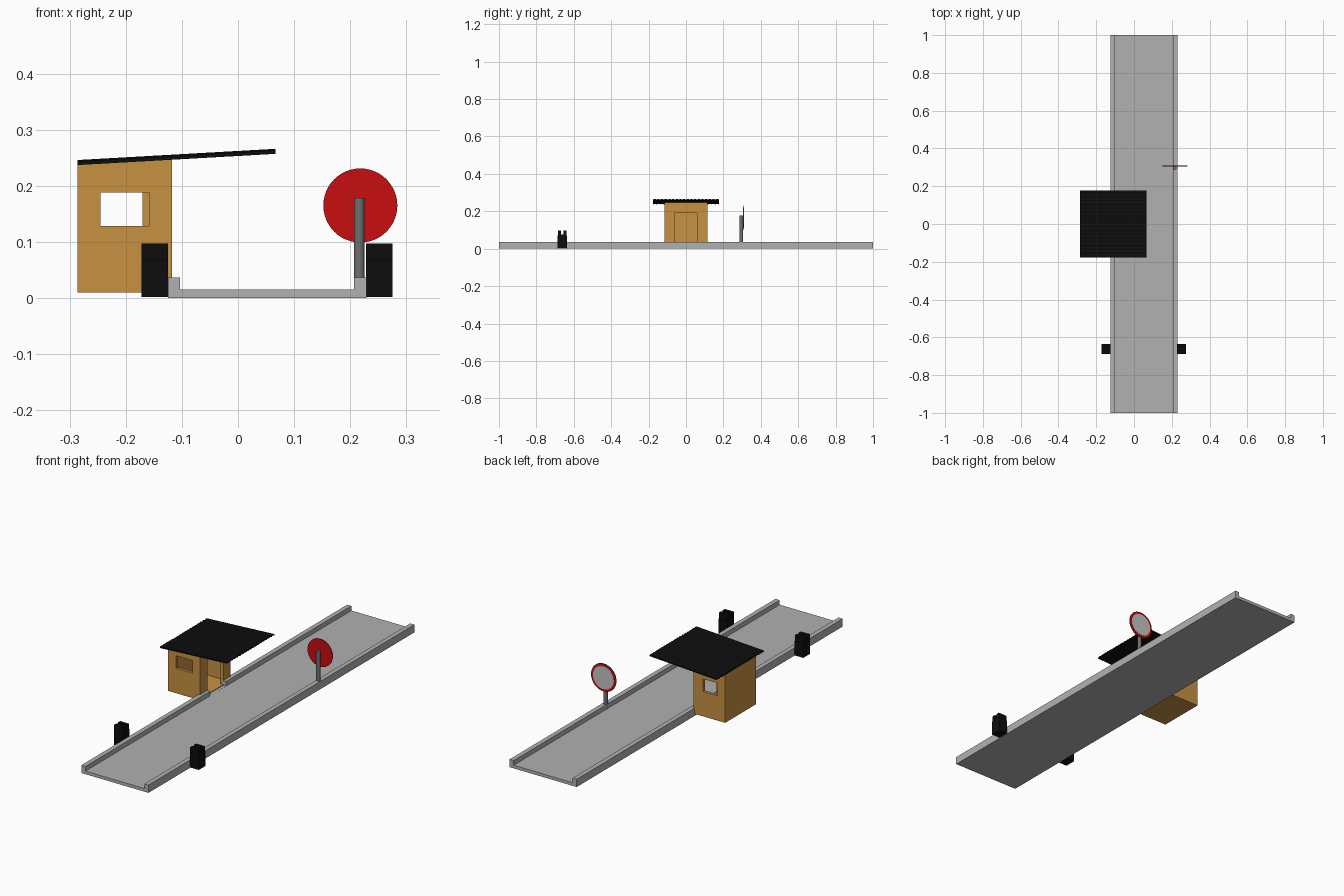
import bpy, bmesh, math

if "Cube" in bpy.data.objects:
    bpy.data.objects.remove(bpy.data.objects["Cube"])


def material(name, rgb):
    m = bpy.data.materials.new(name)
    m.diffuse_color = (*rgb, 1)
    m.use_nodes = True
    m.node_tree.nodes["Principled BSDF"].inputs["Base Color"].default_value = m.diffuse_color
    return m


CONCRETE = material("concrete grey", (0.44, 0.44, 0.44))
WOOD = material("ochre wood", (0.57, 0.29, 0.055))
BLACK = material("black", (0.004, 0.004, 0.004))
RED = material("sign red", (0.58, 0.004, 0.005))
STEEL = material("steel grey", (0.16, 0.16, 0.16))
PALE = material("pale grey", (0.55, 0.55, 0.55))


def finish(bm, name, mat):
    bmesh.ops.recalc_face_normals(bm, faces=bm.faces)
    me = bpy.data.meshes.new(name)
    bm.to_mesh(me)
    bm.free()
    ob = bpy.data.objects.new(name, me)
    bpy.context.collection.objects.link(ob)
    me.materials.append(mat)
    return ob


def prism(name, profile, lo, hi, axis, mat):
    """Extrude a 2D profile from lo to hi: (x, z) along 'y' or (y, z) along 'x'."""
    bm = bmesh.new()

    def point(p, d):
        return (p[0], d, p[1]) if axis == 'y' else (d, p[0], p[1])
    a = [bm.verts.new(point(p, lo)) for p in profile]
    b = [bm.verts.new(point(p, hi)) for p in profile]
    n = len(profile)
    bm.faces.new(a)
    bm.faces.new(b[::-1])
    for i in range(n):
        j = (i + 1) % n
        bm.faces.new((a[i], b[i], b[j], a[j]))
    return finish(bm, name, mat)


def box(name, x, y, z, mat):
    return prism(name, [(x[0], z[0]), (x[1], z[0]), (x[1], z[1]), (x[0], z[1])],
                 y[0], y[1], 'y', mat)


def cylinder(name, centre, radius, depth, along_y, mat, sides=32):
    bpy.ops.mesh.primitive_cylinder_add(
        vertices=sides, radius=radius, depth=depth, location=centre,
        rotation=(math.pi / 2 if along_y else 0, 0, 0))
    ob = bpy.context.object
    ob.name = name
    ob.data.materials.append(mat)
    bpy.ops.object.shade_smooth_by_angle()
    return ob


def cut(target, cutters):
    """Subtract the cutters, bake the result and delete the cutters."""
    for c in cutters:
        c.hide_render = True
        mod = target.modifiers.new("cut", 'BOOLEAN')
        mod.operation = 'DIFFERENCE'
        mod.solver = 'EXACT'
        mod.object = c
    bpy.context.view_layer.update()
    dg = bpy.context.evaluated_depsgraph_get()
    baked = bpy.data.meshes.new_from_object(target.evaluated_get(dg))
    target.modifiers.clear()
    target.data = baked
    for c in cutters:
        bpy.data.objects.remove(c)


# Road deck with a kerb on each side, left kerb open at the doorway
L, R, W, DECK, KERB = -0.125, 0.229, 0.022, 0.015, 0.037
road = prism("road", [(L, 0), (R, 0), (R, KERB), (R - W, KERB), (R - W, DECK),
                      (L + W, DECK), (L + W, KERB), (L, KERB)], -1, 1, 'y', CONCRETE)
cut(road, [box("kerb_gap", (L - 0.02, L + W + 0.01), (-0.062, 0.058),
               (DECK + 0.0003, 0.1), CONCRETE)])

# Hut shell with sloping top, windows front and back, doorway to the road
X0, X1, Y0, Y1 = -0.286, -0.118, -0.116, 0.114
SLOPE = 0.02 / 0.353


def roof_z(x):
    return 0.237 + (x - X0) * SLOPE


hut = prism("hut", [(X0, 0.01), (X1, 0.01), (X1, roof_z(X1) + 0.001),
                    (X0, roof_z(X0) + 0.001)], Y0, Y1, 'y', WOOD)
T = 0.014
cut(hut, [
    box("room", (X0 + T, X1 - T), (Y0 + T, Y1 - T), (0.018, 0.4), WOOD),
    box("front_window", (-0.245, -0.159), (Y0 - 0.05, 0), (0.128, 0.188), WOOD),
    box("back_window", (-0.245, -0.17), (0, Y1 + 0.05), (0.128, 0.188), WOOD),
    box("doorway", (-0.2, X1 + 0.05), (-0.062, 0.058), (0.0182, 0.19), WOOD),
])

# Corrugated sloping roof sheet
bm = bmesh.new()
STEPS, RX, RY0, RY1 = 36, 0.067, -0.177, 0.177
rows = []
for i in range(STEPS + 1):
    y = RY0 + (RY1 - RY0) * i / STEPS
    wave = 0.003 * (i % 2)
    rows.append([bm.verts.new((x, y, roof_z(x) + wave + t))
                 for x, t in ((X0, 0), (RX, 0), (RX, 0.006), (X0, 0.006))])
for a, b in zip(rows, rows[1:]):
    for k in range(4):
        bm.faces.new((a[k], a[(k + 1) % 4], b[(k + 1) % 4], b[k]))
bm.faces.new(rows[0])
bm.faces.new(rows[-1][::-1])
finish(bm, "roof", BLACK)

# Pair of notched bollards beside the road
notched = [(-0.688, 0.002), (-0.636, 0.002), (-0.636, 0.07), (-0.640, 0.07),
           (-0.640, 0.097), (-0.655, 0.097), (-0.655, 0.075), (-0.668, 0.075),
           (-0.668, 0.097), (-0.685, 0.097), (-0.685, 0.07), (-0.688, 0.07)]
for side, x in (("left", -0.172), ("right", 0.228)):
    prism(side + "_bollard", notched, x, x + 0.047, 'x', BLACK)

# Round road sign on a post, pale face towards the back
cylinder("sign_post", (0.216, 0.296, 0.0965), 0.0095, 0.163, False, STEEL, 16)
cylinder("sign_disc", (0.218, 0.307, 0.165), 0.066, 0.003, True, RED, 48)
cylinder("sign_face", (0.218, 0.309, 0.165), 0.055, 0.002, True, PALE, 48)
